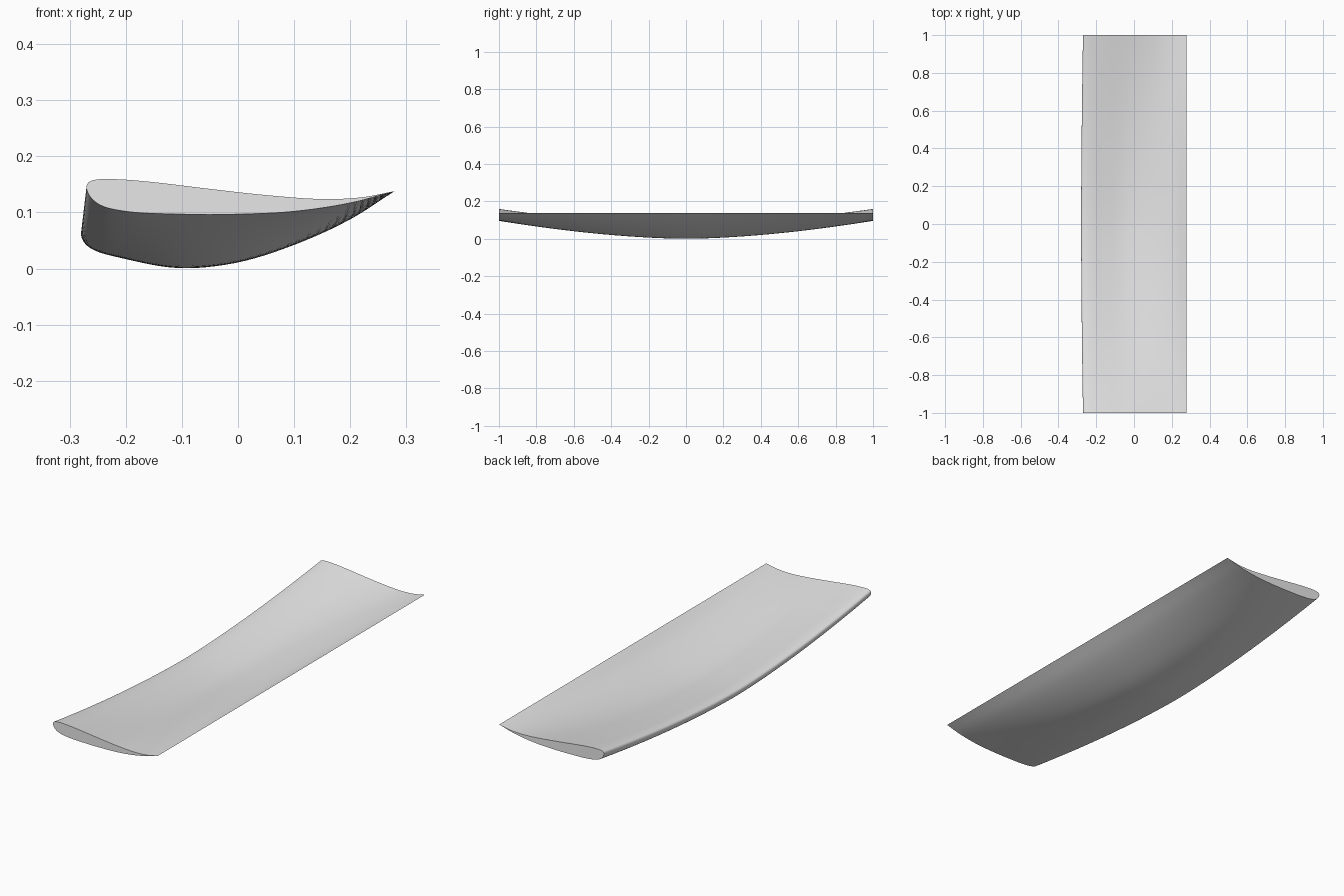
import bpy
import bmesh
from mathutils import Vector

cube = bpy.data.objects.get("Cube")
if cube:
    bpy.data.objects.remove(cube, do_unlink=True)

# Flat colour
grey = bpy.data.materials.new("light_grey")
grey.use_nodes = True
grey.diffuse_color = (0.8, 0.8, 0.8, 1)
grey.node_tree.nodes["Principled BSDF"].inputs["Base Color"].default_value = (0.8, 0.8, 0.8, 1)

# Tip section, from trailing edge over the top, round the nose and back below:
# x, height at the tip, drop at mid span
SECTION = [
    Vector(p) for p in (
        (0.279, 0.138, 0.0), (0.22, 0.127, 0.023), (0.15, 0.124, 0.045),
        (0.05, 0.131, 0.075), (-0.05, 0.142, 0.092), (-0.15, 0.154, 0.09),
        (-0.21, 0.159, 0.084), (-0.25, 0.159, 0.083), (-0.266, 0.154, 0.083),
        (-0.27, 0.145, 0.083), (-0.264, 0.129, 0.083), (-0.245, 0.113, 0.081),
        (-0.2, 0.102, 0.083), (-0.1, 0.097, 0.096), (0.0, 0.097, 0.087),
        (0.1, 0.102, 0.061), (0.2, 0.117, 0.03), (0.279, 0.138, 0.0),
    )
]


def smooth_curve(points, steps):
    """Catmull-Rom curve through open control points (knots spaced by distance)."""
    pts = [2 * points[0] - points[1]] + points + [2 * points[-1] - points[-2]]
    out = []
    for a, b, c, d in zip(pts, pts[1:], pts[2:], pts[3:]):
        ta, tb, tc = [(q - p).length ** 0.5 for p, q in ((a, b), (b, c), (c, d))]
        m1 = tb * ((b - a) / ta - (c - a) / (ta + tb) + (c - b) / tb)
        m2 = tb * ((c - b) / tb - (d - b) / (tb + tc) + (d - c) / tc)
        for i in range(steps):
            t = i / steps
            out.append((2 * t**3 - 3 * t**2 + 1) * b + (t**3 - 2 * t**2 + t) * m1
                       + (3 * t**2 - 2 * t**3) * c + (t**3 - t**2) * m2)
    return out


# Wing skin, lofted along y with the deepest camber at mid span
loop = smooth_curve(SECTION, 6)
SPANS = 64
bm = bmesh.new()
rings = []
for j in range(SPANS + 1):
    y = -1 + 2 * j / SPANS
    sag = 1 - abs(y) ** 1.7
    rings.append([
        bm.verts.new((p.x - 0.018 * sag * (0.279 - p.x), y, p.y - p.z * sag))
        for p in loop
    ])
for r0, r1 in zip(rings, rings[1:]):
    for i in range(len(loop)):
        k = (i + 1) % len(loop)
        bm.faces.new((r0[i], r0[k], r1[k], r1[i]))

# Flat tips
bm.faces.new(rings[0])
bm.faces.new(rings[-1])
bmesh.ops.recalc_face_normals(bm, faces=bm.faces)

mesh = bpy.data.meshes.new("wing")
bm.to_mesh(mesh)
bm.free()
mesh.materials.append(grey)
wing = bpy.data.objects.new("wing", mesh)
bpy.context.collection.objects.link(wing)

bpy.ops.object.select_all(action="DESELECT")
wing.select_set(True)
bpy.context.view_layer.objects.active = wing
bpy.ops.object.shade_smooth_by_angle()
